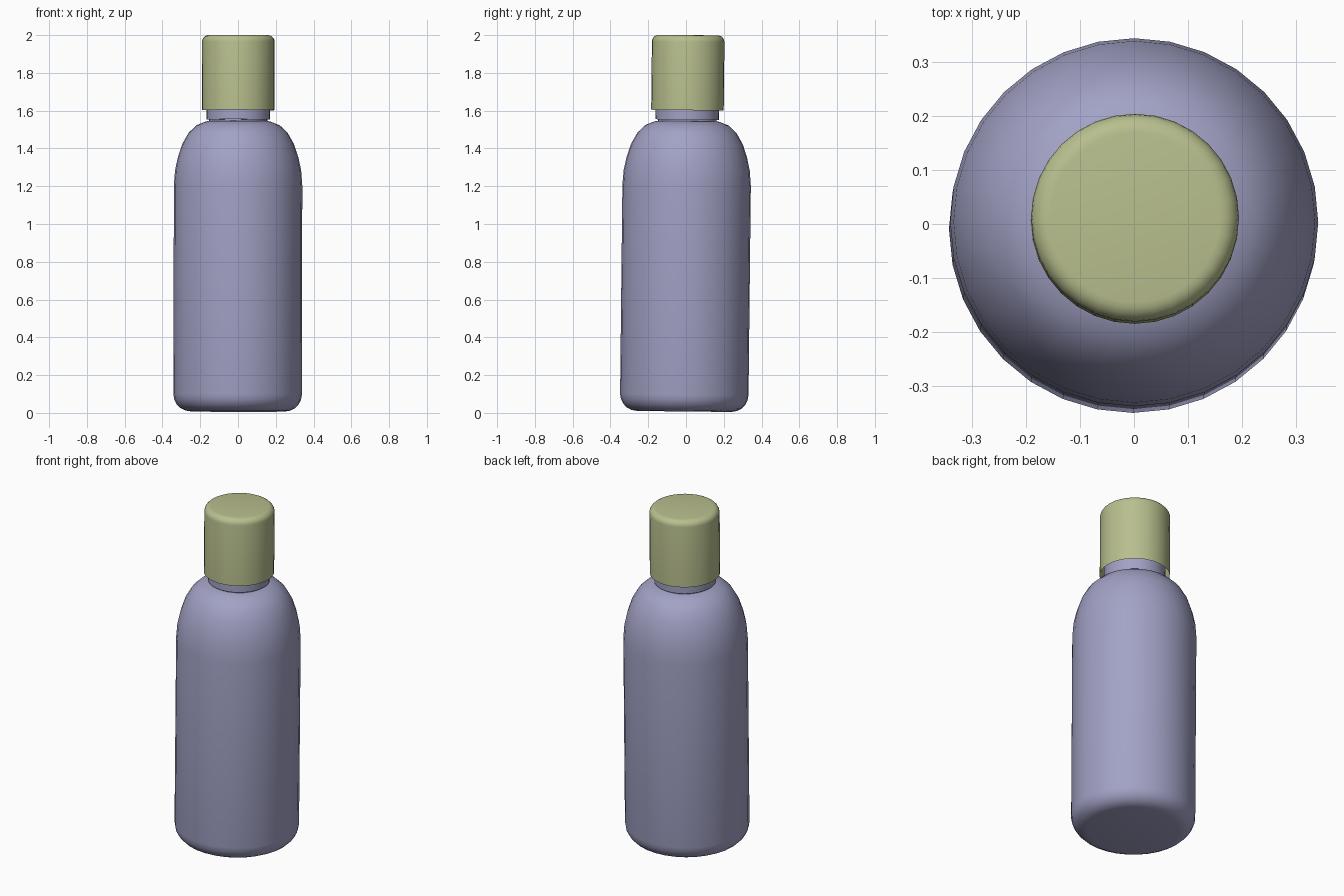
import bpy, bmesh, math

if "Cube" in bpy.data.objects:
    bpy.data.objects.remove(bpy.data.objects["Cube"])

SIDES = 32
# The bottle leans very slightly
LEAN = (-0.011, 0.002, 0.0)
BASE = (-0.002, -0.010, 0.003)


def material(name, color):
    m = bpy.data.materials.new(name)
    m.diffuse_color = color
    m.use_nodes = True
    m.node_tree.nodes["Principled BSDF"].inputs["Base Color"].default_value = m.diffuse_color
    return m


def lathe(name, profile, mat):
    """Spin (radius, height) points around z; radius 0 closes to a point."""
    bm = bmesh.new()
    verts = [bm.verts.new((r, 0, z)) for r, z in profile]
    edges = [bm.edges.new(p) for p in zip(verts, verts[1:])]
    bmesh.ops.spin(bm, geom=verts + edges, cent=(0, 0, 0), axis=(0, 0, 1),
                   angle=2 * math.pi, steps=SIDES)
    bmesh.ops.remove_doubles(bm, verts=bm.verts, dist=1e-5)
    bmesh.ops.recalc_face_normals(bm, faces=bm.faces)
    # Open shells: make sure the surface points outwards
    if sum(f.normal.dot(f.calc_center_median()) * f.calc_area()
           for f in bm.faces if abs(f.normal.z) < 0.5) < 0:
        bmesh.ops.reverse_faces(bm, faces=bm.faces)
    me = bpy.data.meshes.new(name)
    bm.to_mesh(me)
    bm.free()
    me.materials.append(mat)
    ob = bpy.data.objects.new(name, me)
    bpy.context.collection.objects.link(ob)
    ob.location, ob.rotation_euler = BASE, LEAN
    bpy.ops.object.select_all(action='DESELECT')
    ob.select_set(True)
    bpy.context.view_layer.objects.active = ob
    bpy.ops.object.shade_smooth_by_angle(angle=math.radians(35))
    return ob


def arc(cr, cz, r, a0, a1, n=5):
    return [(cr + r * math.cos(math.radians(a0 + (a1 - a0) * i / n)),
             cz + r * math.sin(math.radians(a0 + (a1 - a0) * i / n)))
            for i in range(n + 1)]


blue = material("bottle_blue", (0.36, 0.36, 0.56, 1))
green = material("cap_green", (0.48, 0.52, 0.27, 1))

# Body: rounded base, straight wall, curved shoulder
body = [(0, 0.005)] + arc(0.25, 0.095, 0.09, -90, 0) + [
    (0.34, 1.20), (0.334, 1.28), (0.319, 1.35), (0.296, 1.42),
    (0.262, 1.48), (0.22, 1.52), (0.17, 1.54), (0.155, 1.542)]
# Neck: short collar running up into the cap
neck = [(0.155, 1.55), (0.168, 1.55), (0.168, 1.85)]
lathe("bottle", body + neck, blue)

# Cap: shell open underneath with a rounded top edge
lathe("cap", [(0.192, 1.60)] + arc(0.157, 1.962, 0.035, 0, 90) + [(0, 1.997)], green)
